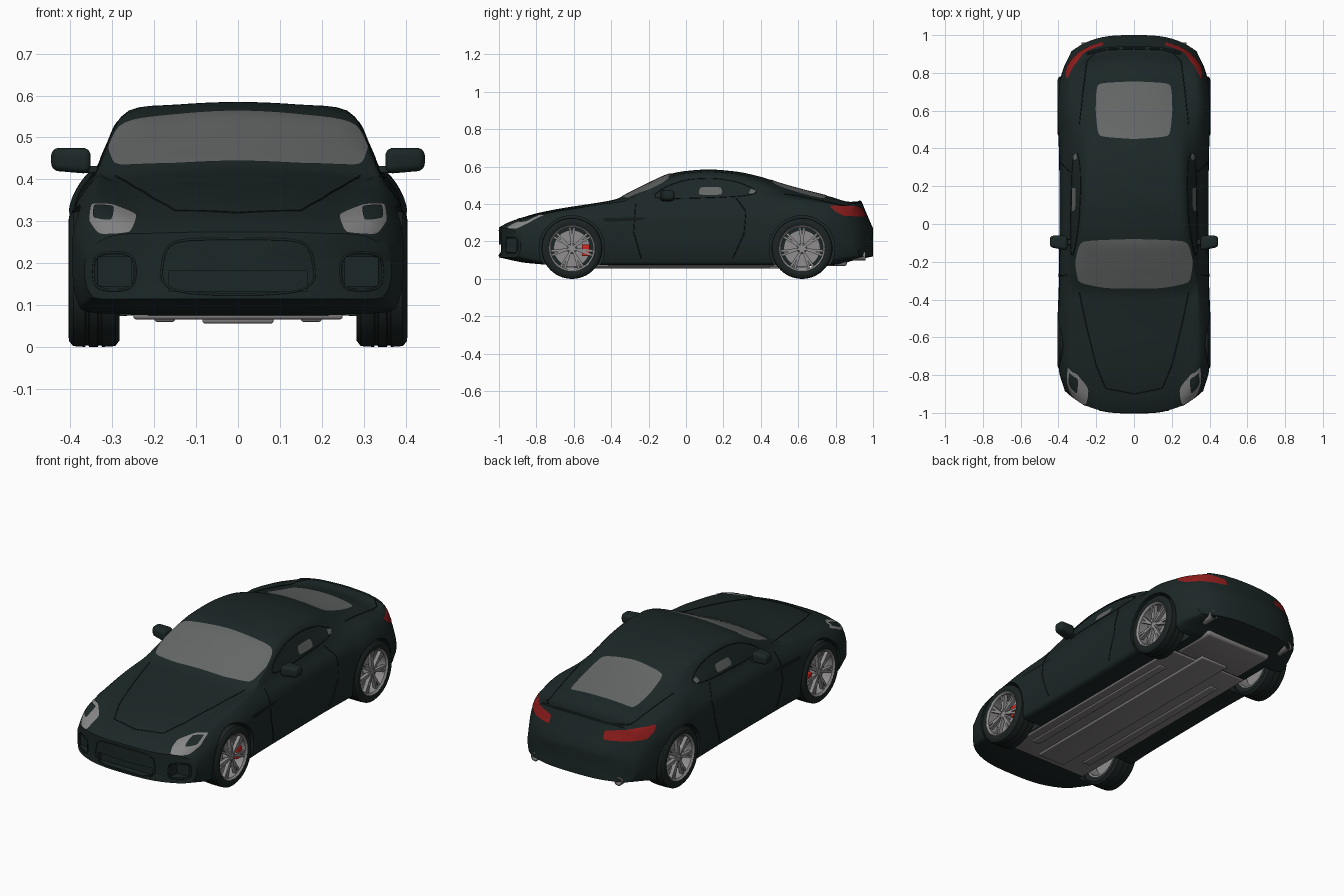
import bpy, bmesh, math
from mathutils import Vector, Matrix
from mathutils.bvhtree import BVHTree

if "Cube" in bpy.data.objects:
    bpy.data.objects.remove(bpy.data.objects["Cube"])

def material(name, r, g, b):
    m = bpy.data.materials.new(name)
    m.diffuse_color = (r, g, b, 1)
    m.use_nodes = True
    m.node_tree.nodes["Principled BSDF"].inputs["Base Color"].default_value = m.diffuse_color
    return m

PAINT = material("dark green paint", .0115, .0205, .020)
GLASS = material("grey glass", .13, .135, .135)
LAMP = material("headlight grey", .24, .24, .24)
RED = material("tail light red", .28, .012, .012)
RIM = material("wheel silver", .28, .27, .27)
TYRE = material("tyre black", .011, .017, .016)
FLOOR = material("underbody grey", .23, .215, .215)
CALIPER = material("caliper red", .6, .02, .015)
TRIM = material("trim black", .006, .009, .009)

def finish(name, bm, mat, angle=35):
    bmesh.ops.recalc_face_normals(bm, faces=bm.faces)
    me = bpy.data.meshes.new(name)
    bm.to_mesh(me)
    bm.free()
    ob = bpy.data.objects.new(name, me)
    bpy.context.collection.objects.link(ob)
    me.materials.append(mat)
    smooth(ob, angle)
    return ob

def activate(ob):
    bpy.ops.object.select_all(action='DESELECT')
    ob.select_set(True)
    bpy.context.view_layer.objects.active = ob

def smooth(ob, angle=35):
    activate(ob)
    bpy.ops.object.shade_smooth_by_angle(angle=math.radians(angle))

def curve(*p):
    """Smooth non-overshooting interpolation through (position, value) pairs."""
    n = len(p)
    s = [(p[i+1][1] - p[i][1]) / (p[i+1][0] - p[i][0]) for i in range(n - 1)]
    m = [s[0]] + [2*a*b/(a+b) if a*b > 0 else 0 for a, b in zip(s, s[1:])] + [s[-1]]
    def f(t):
        i = max([0] + [k for k in range(n - 1) if p[k][0] <= t])
        h = p[i+1][0] - p[i][0]
        u = (t - p[i][0]) / h
        return ((2*u**3 - 3*u*u + 1)*p[i][1] + (u**3 - 2*u*u + u)*h*m[i]
                + (3*u*u - 2*u**3)*p[i+1][1] + (u**3 - u*u)*h*m[i+1])
    return f

# ---- body shell: loft of sections along the length
top = curve((-1, .275), (-.95, .302), (-.9, .32), (-.8, .35), (-.68, .375), (-.5, .403), (-.38, .425),
            (-.3, .462), (-.2, .512), (-.09, .56), (0, .577), (.12, .585), (.25, .576), (.4, .546),
            (.5, .512), (.62, .478), (.77, .44), (.88, .412), (.935, .416), (.965, .35), (1, .27))
bottom = curve((-1, .115), (-.85, .085), (-.7, .075), (.8, .075), (.9, .10), (1, .12))
width = curve((-1, .365), (-.9, .395), (-.75, .404), (-.6, .407), (-.3, .396), (.2, .393),
              (.45, .398), (.62, .409), (.8, .402), (.93, .372), (1, .33))
belt = curve((-1, .26), (-.95, .298), (-.9, .32), (-.8, .345), (-.6, .372), (-.4, .40), (-.2, .415),
             (.1, .42), (.5, .42), (.65, .418), (.8, .40), (.9, .38), (.95, .34), (1, .245))
roof_x = curve((-1, .22), (-.45, .28), (-.3, .31), (-.2, .295), (0, .267), (.3, .25), (.5, .235),
               (.7, .23), (.9, .25), (1, .2))
drop = curve((-1, .004), (-.8, .008), (-.45, .015), (-.3, .03), (-.15, .03), (0, .02), (.3, .022),
             (.5, .03), (.7, .028), (.9, .015), (1, .008))

def section(s):
    w, zb, zt, zl, xr, d = (f(s) for f in (width, bottom, top, belt, roof_x, drop))
    h, xb, zr = zl - zb, .865*w, zt - d
    pts = [(0, zb), (.6*w, zb), (.9*w, zb), (.967*w, zb + .09*h), (w, zb + .32*h), (w, zb + .6*h),
           (.968*w, zb + .82*h), (xb, zl), (.48*xb + .52*xr + .006, (zl + zr)/2 + .004),
           (xr, zr), (.55*xr, zt - .3*d), (0, zt)]
    ext = [(-pts[1][0], pts[1][1])] + pts + [(-pts[-2][0], pts[-2][1])]
    half = []
    for a, b, c, e in zip(ext, ext[1:], ext[2:], ext[3:]):
        for k in range(4):
            u = k / 4
            half.append(tuple(.5*(2*b[j] + (c[j]-a[j])*u + (2*a[j]-5*b[j]+4*c[j]-e[j])*u*u
                                  + (3*b[j]-a[j]-3*c[j]+e[j])*u**3) for j in (0, 1)))
    half.append(pts[-1])
    return half + [(-x, z) for x, z in half[-2:0:-1]]

def bend(s, x):  # rounds the nose and tail in plan
    return s - math.copysign(.12*max(0, abs(s)*2 - 1)*(abs(x)/.37)**3, s)

bm = bmesh.new()
rings = [(-1, k) for k in (.25, .5, .75)] + [(-1 + i/50, 1) for i in range(101)] + [(1, k) for k in (.75, .5, .25)]
loops = []
for s, k in rings:
    zc = (top(s) + bottom(s)) / 2
    loops.append([bm.verts.new((x*k, bend(s, x*k), zc + (z-zc)*k)) for x, z in section(s)])
n = len(loops[0])
for a, b in zip(loops, loops[1:]):
    for i in range(n):
        bm.faces.new((a[i], a[(i+1) % n], b[(i+1) % n], b[i]))
for ring, s in ((loops[0], -1), (loops[-1], 1)):
    c = bm.verts.new((0, s, (top(s) + bottom(s)) / 2))
    for i in range(n):
        bm.faces.new((ring[i], ring[(i+1) % n], c))
bmesh.ops.recalc_face_normals(bm, faces=bm.faces)
tree = BVHTree.FromBMesh(bm)
body = finish("body_shell", bm, PAINT)

# ---- wheel arches and front intakes cut out of the shell
def add_box(bm, x, y, z):
    mid = Vector((sum(x)/2, sum(y)/2, sum(z)/2))
    size = (x[1]-x[0], y[1]-y[0], z[1]-z[0], 1)
    return bmesh.ops.create_cube(bm, size=1, matrix=Matrix.Translation(mid) @ Matrix.Diagonal(size))['verts']

AXLES = (-.61, .62)
bm = bmesh.new()
for side in (1, -1):
    for y in AXLES:
        bmesh.ops.create_cone(bm, cap_ends=True, segments=56, radius1=.175, radius2=.175, depth=.3,
                              matrix=Matrix.Translation((side*.405, y, .163)) @ Matrix.Rotation(math.pi/2, 4, 'Y'))
    add_box(bm, sorted((side*.255, side*.335)), (-1.1, -.9), (.145, .215))
add_box(bm, (-.165, .165), (-1.1, -.965), (.132, .183))
cutter = finish("cutter", bm, TRIM)
cutter.hide_render = True
activate(body)
mod = body.modifiers.new("cut", 'BOOLEAN')
mod.object, mod.operation, mod.solver = cutter, 'DIFFERENCE', 'EXACT'
bpy.ops.object.modifier_apply(modifier="cut")
bpy.data.objects.remove(cutter)
smooth(body)

# ---- plates and panel lines projected onto the shell
VIEWS = {'top': lambda u, v: ((u, v, 2), (0, 0, -1)), 'front': lambda u, v: ((u, -2, v), (0, 1, 0)),
         'back': lambda u, v: ((u, 2, v), (0, -1, 0)), 'side': lambda u, v: ((2, u, v), (-1, 0, 0))}

def project(p, view, lift):
    o, d = VIEWS[view](*p)
    co, no = tree.ray_cast(Vector(o), Vector(d))[:2]
    if co is None:
        co, no = tree.find_nearest(Vector(o))[:2]
    return co + no*lift

def resample(pts, count, closed):
    pts = [Vector(p) for p in pts] + ([Vector(pts[0])] if closed else [])
    dist = [0]
    for a, b in zip(pts, pts[1:]):
        dist.append(dist[-1] + (b - a).length)
    out = []
    for k in range(count):
        t = dist[-1]*k / (count if closed else count - 1)
        i = max(j for j in range(len(pts) - 1) if dist[j] <= t)
        out.append(pts[i].lerp(pts[i+1], (t - dist[i]) / (dist[i+1] - dist[i])))
    return out

def rounded(pts, corner=.2):
    pts = [Vector(p) for p in pts]
    for r in (corner, .25, .25):
        pts = [q for a, b in zip(pts, pts[1:] + pts[:1]) for q in (a.lerp(b, r), a.lerp(b, 1-r))]
    return pts

def plate(name, mat, outline, view, sides=(1, -1), lift=.003, corner=.12):
    edge = resample(rounded(outline, corner), 80, True)
    mid = sum(edge, Vector((0, 0))) / len(edge)
    for side in sides:
        bm = bmesh.new()
        flip = Vector((side, 1, 1))
        grid = [[bm.verts.new(project(mid.lerp(p, k/10), view, lift)*flip) for p in edge] for k in range(1, 11)]
        c = bm.verts.new(project(mid, view, lift)*flip)
        for i in range(80):
            j = (i+1) % 80
            bm.faces.new((c, grid[0][i], grid[0][j]))
            for a, b in zip(grid, grid[1:]):
                bm.faces.new((a[i], b[i], b[j], a[j]))
        finish(name, bm, mat, 60)

def seam(name, pts, view, closed=False, sides=(1, -1), r=.0024, mat=TRIM):
    path = resample(rounded(pts) if closed else pts, 60, closed)
    for side in sides:
        cu = bpy.data.curves.new(name, 'CURVE')
        cu.dimensions, cu.bevel_depth, cu.bevel_resolution = '3D', r, 1
        sp = cu.splines.new('POLY')
        sp.points.add(59)
        sp.use_cyclic_u = closed
        for q, p in zip(sp.points, path):
            q.co = (*(project(p, view, 0)*Vector((side, 1, 1))), 1)
        cu.materials.append(mat)
        ob = bpy.data.objects.new(name, cu)
        bpy.context.collection.objects.link(ob)
        activate(ob)
        bpy.ops.object.convert(target='MESH')

plate("windscreen", GLASS, [(-.285, -.088), (0, -.078), (.285, -.088), (.312, -.2), (.297, -.31), (.15, -.34),
                            (-.15, -.34), (-.297, -.31), (-.312, -.2)], 'top', (1,))
plate("rear_window", GLASS, [(-.19, .462), (0, .448), (.19, .462), (.203, .6), (.197, .745), (0, .755),
                             (-.197, .745), (-.203, .6)], 'top', (1,), corner=.1)
plate("side_window", GLASS, [(.065, .448), (.075, .49), (.19, .49), (.193, .448)], 'side')
plate("quarter_window", GLASS, [(.335, .455), (.345, .48), (.375, .472), (.365, .455)], 'side')
plate("headlight", LAMP, [(.238, .315), (.30, .34), (.35, .342), (.355, .30), (.33, .266), (.255, .27)], 'front')
plate("headlight_lens", PAINT, [(.295, .333), (.343, .337), (.343, .305), (.30, .298)], 'front', lift=.005)
plate("tail_light", RED, [(.163, .374), (.25, .388), (.352, .390), (.360, .36), (.35, .335), (.165, .330)],
      'back', corner=.06)
plate("side_vent", TRIM, [(-.45, .325), (-.2, .328), (-.24, .312), (-.43, .305)], 'side', lift=.002)
seam("window_line", [(-.2, .425), (-.12, .49), (0, .533), (.15, .54), (.28, .52), (.4, .465), (.3, .44)], 'side', True)
seam("door_front_line", [(-.27, .40), (-.28, .25), (-.24, .11)], 'side')
seam("door_rear_line", [(.27, .43), (.32, .36), (.31, .24), (.25, .11)], 'side')
seam("bonnet_line", [(.29, -.36), (.25, -.55), (.20, -.75), (.15, -.87), (0, -.90)], 'top')
seam("boot_line", [(.29, .52), (.27, .7), (.25, .86), (.2, .91)], 'top')
seam("grille_edge", [(-.13, .258), (.13, .258), (.175, .24), (.19, .125), (-.19, .125), (-.175, .24)],
     'front', True, (1,), .003, PAINT)
seam("intake_edge", [(.245, .225), (.345, .225), (.345, .135), (.245, .135)], 'front', True, r=.003, mat=PAINT)
seam("boot_lip", [(0, .93), (.15, .925), (.25, .90)], 'top', r=.005, mat=PAINT)

# ---- wheels: lathed tyre, rim, disc and hub, plus seven spokes
def lathe(bm, profile, seg=56):
    rows = [[bm.verts.new((x, r*math.cos(t), r*math.sin(t))) for x, r in profile]
            for t in (2*math.pi*k/seg for k in range(seg))]
    m = len(profile)
    for a, b in zip(rows, rows[1:] + rows[:1]):
        for i in range(m):
            bm.faces.new((a[i], a[(i+1) % m], b[(i+1) % m], b[i]))

def lathed(name, mat, profile):
    bm = bmesh.new()
    lathe(bm, profile)
    return finish(name, bm, mat)

tyre = lathed("tyre", TYRE, [(-.06, .122), (-.062, .148), (-.052, .161), (-.02, .163), (-.018, .159), (-.012, .159),
                             (-.01, .163), (.01, .163), (.012, .159), (.018, .159), (.02, .163), (.048, .161),
                             (.058, .15), (.06, .135), (.055, .122)])
disc = lathed("brake_disc", RIM, [(-.01, .001), (.005, .001), (.005, .098), (-.01, .098)])
bm = bmesh.new()
lathe(bm, [(-.058, .125), (.054, .128), (.056, .122), (.048, .113), (-.058, .113)])
lathe(bm, [(0, .001), (.044, .001), (.044, .018), (.036, .027), (0, .027)])
for k in range(7):
    for off in (-.13, .13):  # each spoke forks towards the rim
        vs = add_box(bm, (.026, .046), (-.006, .006), (.015, .118))
        for v in vs:
            v.co.y += v.co.z*off - (.003 if off > 0 else -.003)
        bmesh.ops.rotate(bm, verts=vs, cent=(0, 0, 0), matrix=Matrix.Rotation(2*math.pi*k/7, 3, 'X'))
rim = finish("wheel_rim", bm, RIM)
for part in (tyre, disc, rim):
    for side in (1, -1):
        for y in AXLES:
            ob = bpy.data.objects.new(part.name, part.data)
            bpy.context.collection.objects.link(ob)
            ob.location = (side*.345, y, .163)
            ob.rotation_euler.z = 0 if side > 0 else math.pi
    bpy.data.objects.remove(part)

# ---- boxed parts
def box(name, mat, x, y, z, bevel=.006, sides=(1, -1)):
    for side in sides:
        bm = bmesh.new()
        add_box(bm, sorted((side*x[0], side*x[1])), y, z)
        bmesh.ops.bevel(bm, geom=bm.edges[:], offset=bevel, segments=3, affect='EDGES', profile=.5)
        finish(name, bm, mat)

box("brake_caliper", CALIPER, (.352, .384), (-.556, -.515), (.122, .185), .005)
box("floor_pan", FLOOR, (-.25, .25), (-.72, .60), (.066, .09), sides=(1,))
box("floor_tunnel", FLOOR, (-.085, .085), (-.68, .66), (.056, .08), sides=(1,))
box("floor_rail", FLOOR, (.15, .20), (-.60, .45), (.060, .08))
box("silencer", FLOOR, (-.21, .21), (.60, .86), (.068, .11), .015, (1,))
box("mirror_arm", PAINT, (.335, .385), (-.11, -.08), (.415, .432), .004)

# ---- door mirrors
for side in (1, -1):
    bm = bmesh.new()
    for v in add_box(bm, (.352, .446), (-.142, -.062), (.413, .475)):
        if v.co.x > .4:
            v.co.y += .02 if v.co.y < -.1 else 0
            v.co.z += .008 if v.co.z < .44 else 0
    bmesh.ops.bevel(bm, geom=bm.edges[:], offset=.018, segments=5, affect='EDGES', profile=.5)
    for v in bm.verts:
        v.co.x *= side
    finish("door_mirror", bm, PAINT, 60)

# ---- exhaust tips
for side in (1, -1):
    ob = lathed("exhaust_tip", FLOOR, [(-.05, .022), (.03, .024), (.03, .019), (-.05, .018)])
    ob.rotation_euler.z = math.pi/2
    ob.location = (side*.255, .93, .122)
